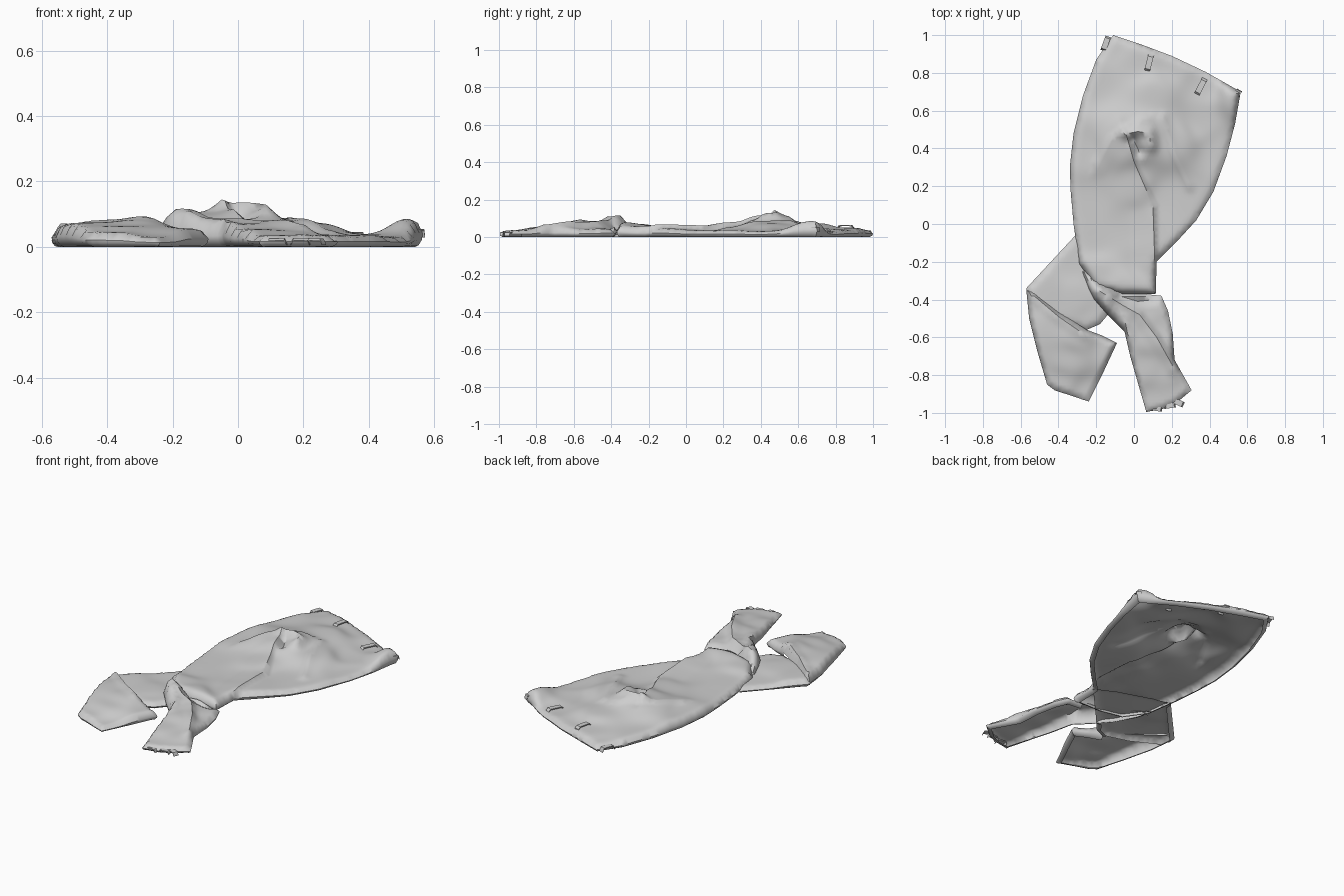
import bpy, bmesh, math
from mathutils import Vector, Matrix
from mathutils.geometry import delaunay_2d_cdt, intersect_point_line

if "Cube" in bpy.data.objects:
    bpy.data.objects.remove(bpy.data.objects["Cube"])

cloth = bpy.data.materials.new("pale grey cloth")
cloth.use_nodes = True
grey = (0.62, 0.62, 0.62, 1)
cloth.diffuse_color = grey
cloth.node_tree.nodes["Principled BSDF"].inputs["Base Color"].default_value = grey
STEP = 0.018


def finish(bm, name, angle):
    mesh = bpy.data.meshes.new(name)
    bm.to_mesh(mesh)
    bm.free()
    mesh.materials.append(cloth)
    ob = bpy.data.objects.new(name, mesh)
    bpy.context.collection.objects.link(ob)
    bpy.ops.object.select_all(action="DESELECT")
    ob.select_set(True)
    bpy.context.view_layer.objects.active = ob
    bpy.ops.object.shade_smooth_by_angle(angle=math.radians(angle))
    return ob


def resample(points):
    path = []
    for a, b in zip(points, points[1:]):
        n = max(1, round((b - a).length / STEP))
        path += [a.lerp(b, i / n) for i in range(n)]
    return path


def nearest(p, segments):
    """Distance to the closest segment, and whether p lies to its left."""
    best = (9, True)
    for a, b in segments:
        t = intersect_point_line(p, a, b)[1]
        d = (p - a.lerp(b, min(1, max(0, t)))).length
        if d < best[0]:
            best = (d, (b - a).cross(p - a) > 0)
    return best


def panel(name, outline, heights, folds=(), joins=(), round_width=0.05):
    """Puffed sheet of cloth: outline, loose height samples, folds given as
    (path, height, width on left, width on right), and edges without a hem."""
    outline = [Vector(p) for p in outline]
    sides = list(zip(outline, outline[1:] + outline[:1]))
    hems = [s for i, s in enumerate(sides) if i not in joins]
    if sum(a.cross(b) for a, b in sides) < 0:
        outline.reverse()
    loop = resample(outline + outline[:1])
    folds = [([Vector(p) for p in path], *rest) for path, *rest in folds]
    creases = [(list(zip(path, path[1:])), *rest) for path, *rest in folds]

    def height(p):
        total = weight = 0
        for x, y, z in heights:
            w = 1 / ((p.x - x) ** 2 + (p.y - y) ** 2 + 0.004) ** 2
            total += w * z
            weight += w
        z = total / weight
        for segments, h, wl, wr in creases:
            d, left = nearest(p, segments)
            z += h * max(0, 1 - d / (wl if left else wr)) ** 1.4
        t = min(1, nearest(p, sides)[0] / round_width)
        return max(0.008, z * (0.45 + 0.55 * math.sqrt(1 - (1 - t) ** 2)))

    # Inner points: along the folds, then on a staggered grid
    ridge = [p for path, *_ in folds for p in resample(path)
             if nearest(p, sides)[0] > STEP * 0.5]
    points = loop + ridge
    x0, x1 = min(p.x for p in loop), max(p.x for p in loop)
    y0, y1 = min(p.y for p in loop), max(p.y for p in loop)
    for j in range(int((y1 - y0) / STEP) + 1):
        for i in range(int((x1 - x0) / STEP) + 1):
            p = Vector((x0 + (i + 0.5 * (j % 2)) * STEP, y0 + j * STEP))
            if (nearest(p, sides)[0] > STEP * 0.5
                    and all((p - q).length > STEP * 0.6 for q in ridge)):
                points.append(p)
    n = len(loop)
    edges = [(i, (i + 1) % n) for i in range(n)]
    verts, _, faces, *_ = delaunay_2d_cdt(points, edges, [], 1, 1e-5)
    bm = bmesh.new()
    made = [bm.verts.new((v.x, v.y, height(v))) for v in verts]
    for f in faces:
        bm.faces.new([made[i] for i in f])

    # Rounded hem that turns under the sheet
    profile = ((0, 1), (.003, .55), (.014, .12), (.026, 0))
    rings = [[] for _ in profile]
    for i, p in enumerate(loop):
        tangent = (loop[(i + 1) % n] - loop[i - 1]).normalized()
        inward = Vector((-tangent.y, tangent.x))
        for ring, (inset, level) in zip(rings, profile):
            q = p + inward * inset
            ring.append(bm.verts.new((q.x, q.y, height(p) * level)))
    for i in range(n):
        k = (i + 1) % n
        if nearest((loop[i] + loop[k]) / 2, hems)[0] < 0.001:
            for top, low in zip(rings, rings[1:]):
                bm.faces.new((top[k], top[i], low[i], low[k]))
    bmesh.ops.remove_doubles(bm, verts=bm.verts[:], dist=1e-4)
    bmesh.ops.delete(bm, geom=[v for v in bm.verts if not v.link_faces], context="VERTS")
    return finish(bm, name, 50)


# Waist, hips, near thigh and upper part of the crossing leg
hips = panel(
    "hips_and_thighs",
    [(-.11, 1), (.04, .95), (.2, .89), (.38, .805), (.565, .7), (.535, .53), (.49, .36),
     (.42, .17), (.33, .02), (.22, -.1), (.12, -.2), (.115, -.37), (-.06, -.37),
     (-.2, -.34), (-.29, -.21), (-.32, 0), (-.335, .17), (-.34, .3), (-.32, .48),
     (-.27, .68), (-.2, .87)],
    [(-.12, .97, .04), (.03, .86, .05), (.2, .85, .04), (.38, .74, .03), (.55, .69, .09),
     (-.2, .75, .05), (.1, .7, .075), (.35, .55, .036), (-.27, .4, .06), (-.1, .43, .09),
     (.04, .46, .11), (.22, .45, .075), (.45, .4, .032), (.33, .12, .036), (.17, .15, .035),
     (0, .2, .06), (-.25, .1, .05), (0, 0, .045), (-.2, -.1, .05), (.05, -.2, .048),
     (-.2, -.25, .07), (-.05, -.34, .08)],
    [([(-.04, .47), (0, .33), (.1, .1), (.11, -.2)], .02, .022, .13),
     ([(-.2, .32), (-.12, .45), (.05, .56)], .012, .03, .09),
     ([(.15, .56), (.2, .4), (.29, .2)], .012, .05, .04),
     ([(-.05, .475), (.02, .49), (.08, .48), (.09, .41)], .024, .05, .04),
     ([(0, .44), (.03, .38)], -.03, .04, .04)])

# Far leg, passing beneath the crossing leg
panel(
    "left_shin",
    [(-.31, -.06), (-.44, -.2), (-.57, -.34), (-.56, -.44), (-.4, -.52), (-.25, -.56),
     (-.18, -.53), (-.13, -.47), (0, -.33), (.12, -.2), (0, -.14), (-.2, -.08)],
    [(-.5, -.33, .045), (-.35, -.2, .03), (-.3, -.4, .042), (-.22, -.5, .035),
     (-.15, -.25, .025), (.05, -.2, .02)], joins=(3, 4, 7, 8, 9, 10, 11))

# Folded-back lower end of the far leg
panel(
    "left_trouser_end",
    [(-.57, -.35), (-.555, -.5), (-.51, -.68), (-.46, -.85), (-.42, -.88), (-.24, -.94),
     (-.16, -.78), (-.09, -.63), (-.17, -.59), (-.25, -.56), (-.4, -.465), (-.53, -.36)],
    [(-.54, -.4, .065), (-.42, -.52, .075), (-.3, -.6, .085), (-.14, -.63, .055),
     (-.35, -.72, .065), (-.4, -.85, .045), (-.25, -.9, .03)],
    [([(-.53, -.38), (-.4, -.49), (-.27, -.58)], .012, .03, .05)],
    joins=(9, 10, 11), round_width=.035)

# Lower end of the crossing leg, twisted at the knee
panel(
    "right_shin",
    [(-.29, -.2), (-.27, -.28), (-.21, -.4), (-.14, -.48), (-.05, -.57), (-.02, -.7),
     (.065, -.995), (.15, -.98), (.22, -.95), (.305, -.88), (.215, -.72), (.205, -.58),
     (.18, -.46), (.145, -.38), (.05, -.37), (-.06, -.36), (-.18, -.31)],
    [(-.26, -.24, .05), (-.17, -.38, .1), (-.05, -.4, .065), (.1, -.42, .045),
     (.16, -.55, .04), (-.03, -.52, .075), (.08, -.62, .075), (.05, -.75, .055),
     (.2, -.78, .05), (.1, -.95, .035), (.27, -.88, .035)],
    [([(-.19, -.35), (-.06, -.43), (.03, -.48), (.12, -.6), (.21, -.76)], .02, .03, .06),
     ([(-.15, -.42), (-.05, -.5), (-.03, -.6)], .012, .04, .03),
     ([(-.08, -.38), (.02, -.41), (.11, -.4)], -.02, .035, .035)],
    joins=(14, 15, 16), round_width=.035)


def strap(name, x, y, z, turn, length, width=.03, rise=.014):
    """Arched strip of cloth."""
    bm = bmesh.new()
    rows = []
    for i in range(9):
        t = i / 8
        top = z + rise * min(1, 2.5 * math.sin(math.pi * t))
        rows.append([bm.verts.new((s * width / 2, (t - .5) * length, h))
                     for s, h in ((-1, top - .006), (-1, top), (1, top), (1, top - .006))])
    for a, b in zip(rows, rows[1:]):
        for k in range(4):
            bm.faces.new((a[k], a[(k + 1) % 4], b[(k + 1) % 4], b[k]))
    for end in (rows[0], rows[-1]):
        bm.faces.new(end)
    move = Matrix.Translation((x, y, 0)) @ Matrix.Rotation(math.radians(turn), 4, "Z")
    bmesh.ops.transform(bm, matrix=move, verts=bm.verts[:])
    bmesh.ops.recalc_face_normals(bm, faces=bm.faces[:])
    return finish(bm, name, 30)


def surface_z(x, y):
    return min(hips.data.vertices, key=lambda v: (v.co.x - x) ** 2 + (v.co.y - y) ** 2).co.z


# Belt loops along the waist and at its two corners
strap("belt_loop_middle", .08, .853, surface_z(.08, .853), -14, .09)
strap("belt_loop_left", .353, .727, surface_z(.353, .727), -27, .095)
strap("belt_loop_right_corner", -.15, .955, .015, -20, .08, .03, .02)
strap("belt_loop_left_corner", .548, .69, .035, -30, .045, .03, .02)

# Crumpled hem at the end of the crossing leg
for i, (x, y, turn) in enumerate(((.12, -.975, 82), (.19, -.96, 98), (.235, -.945, 65))):
    strap(f"crumpled_hem_{i + 1}", x, y, .012, turn, .06, .03, .014)
